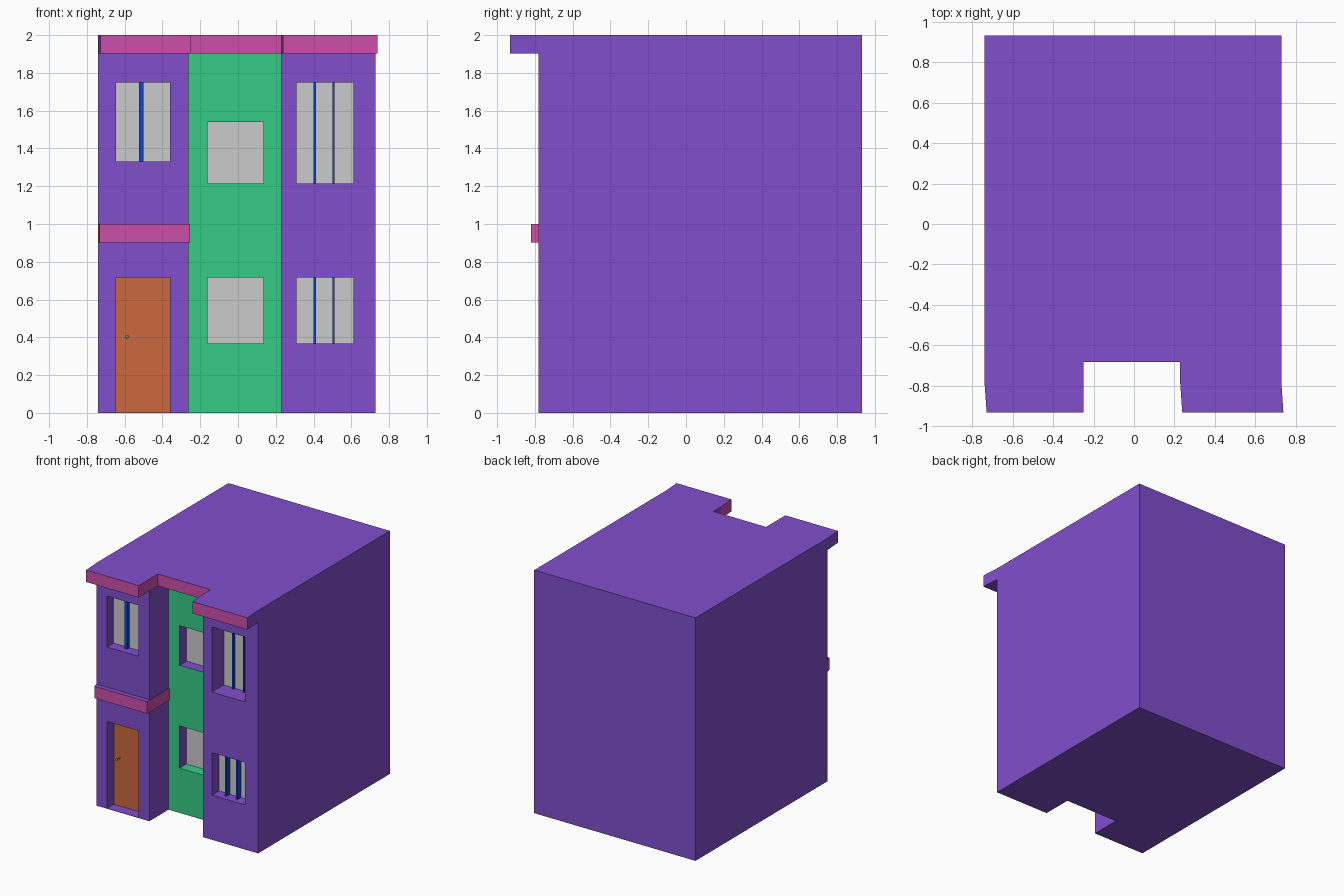
import bpy, bmesh

if "Cube" in bpy.data.objects:
    bpy.data.objects.remove(bpy.data.objects["Cube"])


def material(name, rgb):
    m = bpy.data.materials.new(name)
    m.diffuse_color = (*rgb, 1)
    m.use_nodes = True
    m.node_tree.nodes["Principled BSDF"].inputs["Base Color"].default_value = m.diffuse_color
    return m


PURPLE = material("purple", (0.218, 0.077, 0.605))
GREEN = material("green", (0.039, 0.605, 0.24))
PINK = material("pink", (0.605, 0.078, 0.406))
ORANGE = material("orange", (0.605, 0.14, 0.049))
BLUE = material("blue", (0.006, 0.06, 0.605))


def prism(name, pts, z0, z1, mats=(), accent_sides=()):
    """Extrude a counter-clockwise footprint; accent_sides get the second material."""
    bm = bmesh.new()
    lo = [bm.verts.new((x, y, z0)) for x, y in pts]
    hi = [bm.verts.new((x, y, z1)) for x, y in pts]
    bm.faces.new(lo[::-1])
    bm.faces.new(hi)
    n = len(pts)
    for i in range(n):
        j = (i + 1) % n
        f = bm.faces.new((lo[i], lo[j], hi[j], hi[i]))
        f.material_index = 1 if i in accent_sides else 0
    me = bpy.data.meshes.new(name)
    bm.to_mesh(me)
    bm.free()
    for m in mats:
        me.materials.append(m)
    ob = bpy.data.objects.new(name, me)
    bpy.context.collection.objects.link(ob)
    return ob


def box(name, x0, x1, y0, y1, z0, z1, *mats):
    return prism(name, [(x0, y0), (x1, y0), (x1, y1), (x0, y1)], z0, z1, mats)


# Footprint lines: outer walls, recess walls, front and recessed front
L, RL, RR, R = -0.74, -0.261, 0.228, 0.729
FRONT, RECESS, BACK, EDGE = -0.78, -0.53, 0.933, -0.933
EAVE, TOP = 1.902, 2.0

# Main body with a green recessed middle wall
body = prism("house_body",
             [(L, FRONT), (RL, FRONT), (RL, RECESS), (RR, RECESS),
              (RR, FRONT), (R, FRONT), (R, BACK), (L, BACK)],
             0, TOP, (PURPLE, GREEN), (2,))

# Openings: name, x0, x1, z0, z1, wall y, depth, bar spans, bar depth
openings = [
    ("door", -0.645, -0.359, 0.003, 0.718, FRONT, 0.09, [], 0),
    ("upper_left_window", -0.645, -0.359, 1.331, 1.75, FRONT, 0.085, [(-0.524, -0.499)], 0.03),
    ("upper_middle_window", -0.161, 0.135, 1.215, 1.541, RECESS, 0.09, [], 0),
    ("lower_middle_window", -0.161, 0.135, 0.368, 0.716, RECESS, 0.09, [], 0),
    ("upper_right_window", 0.309, 0.611, 1.215, 1.75, FRONT, 0.155,
     [(0.4, 0.412), (0.5, 0.512)], 0.025),
    ("lower_right_window", 0.309, 0.611, 0.368, 0.716, FRONT, 0.09,
     [(0.4, 0.412), (0.5, 0.512)], 0.05),
]
cutters = []
for name, x0, x1, z0, z1, wall, depth, bars, bar_depth in openings:
    back = wall + depth
    cut = box(name + "_cutter", x0, x1, wall - 0.05, back + 0.01, z0, z1, PURPLE, GREEN)
    # Purple reveals, except one green sill
    cut.data.polygons[0].material_index = 1 if name == "lower_middle_window" else 0
    cutters.append(cut)
    mod = body.modifiers.new(name, "BOOLEAN")
    mod.operation, mod.solver, mod.object = "DIFFERENCE", "EXACT", cut
    # Door leaf or window pane at the back of the opening
    if name == "door":
        box("door", x0, x1, back, back + 0.01, z0, z1, ORANGE)
    else:
        box(name + "_pane", x0, x1, back, back + 0.01, z0, z1)
    for i, (a, b) in enumerate(bars):
        box(f"{name}_bar_{i + 1}", a, b, back - bar_depth, back, z0, z1, BLUE)

# Apply the cuts and remove the cutters
bpy.context.view_layer.objects.active = body
body.select_set(True)
for mod in list(body.modifiers):
    bpy.ops.object.modifier_apply(modifier=mod.name)
for c in cutters:
    bpy.data.objects.remove(c)

# Door knob on a thin stem
bpy.ops.mesh.primitive_uv_sphere_add(segments=12, ring_count=8, radius=0.009,
                                     location=(-0.588, -0.74, 0.403))
knob = bpy.context.object
knob.name = "door_knob"
knob.data.materials.append(GREEN)
box("door_knob_stem", -0.59, -0.586, -0.74, -0.69, 0.401, 0.405, ORANGE)

# Overhanging cornice: pink on the front and inner sides, slightly skewed ends
prism("cornice_left", [(L, FRONT), (-0.729, EDGE), (-0.251, EDGE), (-0.251, RECESS),
                       (RL, RECESS), (RL, FRONT)], EAVE, TOP, (PURPLE, PINK), (1, 2))
prism("cornice_middle", [(-0.251, -0.683), (RR, -0.683), (RR, RECESS), (-0.251, RECESS)],
      EAVE, TOP, (PURPLE, PINK), (0,))
prism("cornice_right", [(RR, FRONT), (0.239, EDGE), (0.739, EDGE), (R, FRONT)],
      EAVE, TOP, (PURPLE, PINK), (0, 1))

# Band above the door, wrapping into the recess
prism("door_band", [(L, FRONT), (-0.733, -0.82), (-0.253, -0.82), (-0.253, RECESS),
                    (RL, RECESS), (RL, FRONT)], EAVE - 1, TOP - 1, (PURPLE, PINK), (0, 1, 2))
